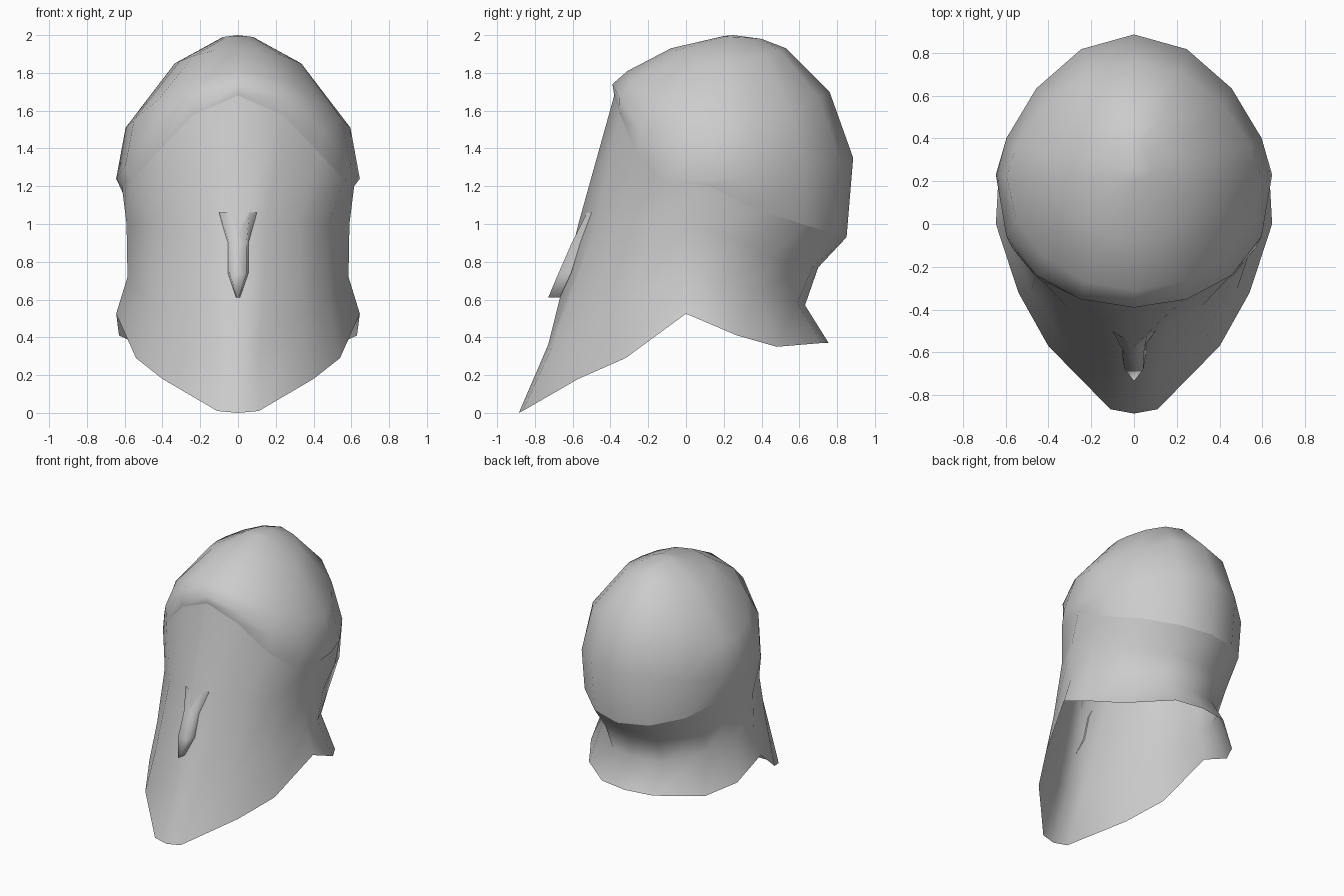
import bpy
import math

if "Cube" in bpy.data.objects:
    bpy.data.objects.remove(bpy.data.objects["Cube"])


def make_object(name, verts, faces):
    mesh = bpy.data.meshes.new(name)
    mesh.from_pydata(verts, [], faces)
    ob = bpy.data.objects.new(name, mesh)
    bpy.context.collection.objects.link(ob)
    for p in mesh.polygons:
        p.use_smooth = True
    return ob


def full_ring(half):
    """Mirror a front-to-back half outline into a closed ring."""
    return half + [(-x, y, z) for x, y, z in half[-2:0:-1]]


def oval_half(front, side, back, y_pow=(1.0, 1.4), z_pow=(2, 2)):
    """Nine points front to back; powers shape the (front, back) quarters."""
    pts = []
    for i in range(9):
        t = math.pi * i / 8
        c, (sx, sy, sz) = math.cos(t), side
        q = 0 if c > 0 else 1
        ey, ez = (front, back)[q]
        k = abs(c) if abs(c) > 1e-6 else 0.0
        pts.append((sx * math.sin(t) if 0 < i < 8 else 0.0,
                    sy + (ey - sy) * k ** y_pow[q], sz + (ez - sz) * k ** z_pow[q]))
    return pts


def loft(name, halves, cap=None):
    rings = [full_ring(h) for h in halves]
    n = len(rings[0])
    verts = [v for r in rings for v in r]
    faces = [(r * n + i, r * n + (i + 1) % n, (r + 1) * n + (i + 1) % n, (r + 1) * n + i)
             for r in range(len(rings) - 1) for i in range(n)]
    if cap:
        base = len(verts) - n
        verts.append(cap)
        faces += [(base + i, base + (i + 1) % n, len(verts) - 1) for i in range(n)]
    return make_object(name, verts, faces)


# Shared seam between the cap and the face guard
seam = oval_half((-.38, 1.68), (.615, .12, 1.2), (.85, .93), (.8, 1.05), (3, .8))

# Rounded cap
loft("helmet_dome", [
    seam,
    oval_half((-.39, 1.74), (.645, .23, 1.24), (.885, 1.35), (.8, 1.4)),
    oval_half((-.31, 1.81), (.595, .22, 1.51), (.76, 1.70)),
    oval_half((-.08, 1.93), (.335, .22, 1.85), (.53, 1.93)),
    oval_half((.2, 1.995), (.08, .25, 1.99), (.4, 1.98)),
], cap=(0, .25, 2.0))

# Face and neck guard: flared rim, neck crease, cheek line, seam
rim = [(0, -.885, 0), (.11, -.865, .01), (.4, -.57, .18), (.54, -.32, .29), (.645, 0, .525),
       (.63, .27, .41), (.5, .48, .35), (.22, .72, .37), (0, .755, .37)]
neck = [(0, -.73, .36), (.12, -.7, .37), (.34, -.53, .5), (.48, -.31, .6), (.585, 0, .72),
        (.56, .18, .7), (.45, .38, .65), (.22, .59, .58), (0, .63, .57)]
cheek = [(0, -.57, 1.0), (.15, -.475, 1.0), (.32, -.38, 1.0), (.46, -.245, 1.0), (.59, .02, 1.0),
         (.57, .24, .93), (.46, .46, .82), (.22, .67, .77), (0, .7, .77)]
loft("face_and_neck_guard", [rim, neck, cheek, seam])

# Nose ridge: (outer x, outer y, ridge x, ridge y, z) from top to tip
sections = [(.1, -.5, .06, -.525, 1.06), (.055, -.56, .045, -.605, .9),
            (.055, -.608, .045, -.675, .74), (.01, -.668, .004, -.73, .61)]
verts = [v for ox, oy, ix, iy, z in sections
         for v in ((-ox, oy, z), (-ix, iy, z), (ix, iy, z), (ox, oy, z))]
faces = [(r * 4 + i, (r + 1) * 4 + i, (r + 1) * 4 + i + 1, r * 4 + i + 1)
         for r in range(3) for i in range(3)]
faces.append((12, 15, 14, 13))
make_object("nose_ridge", verts, faces)
